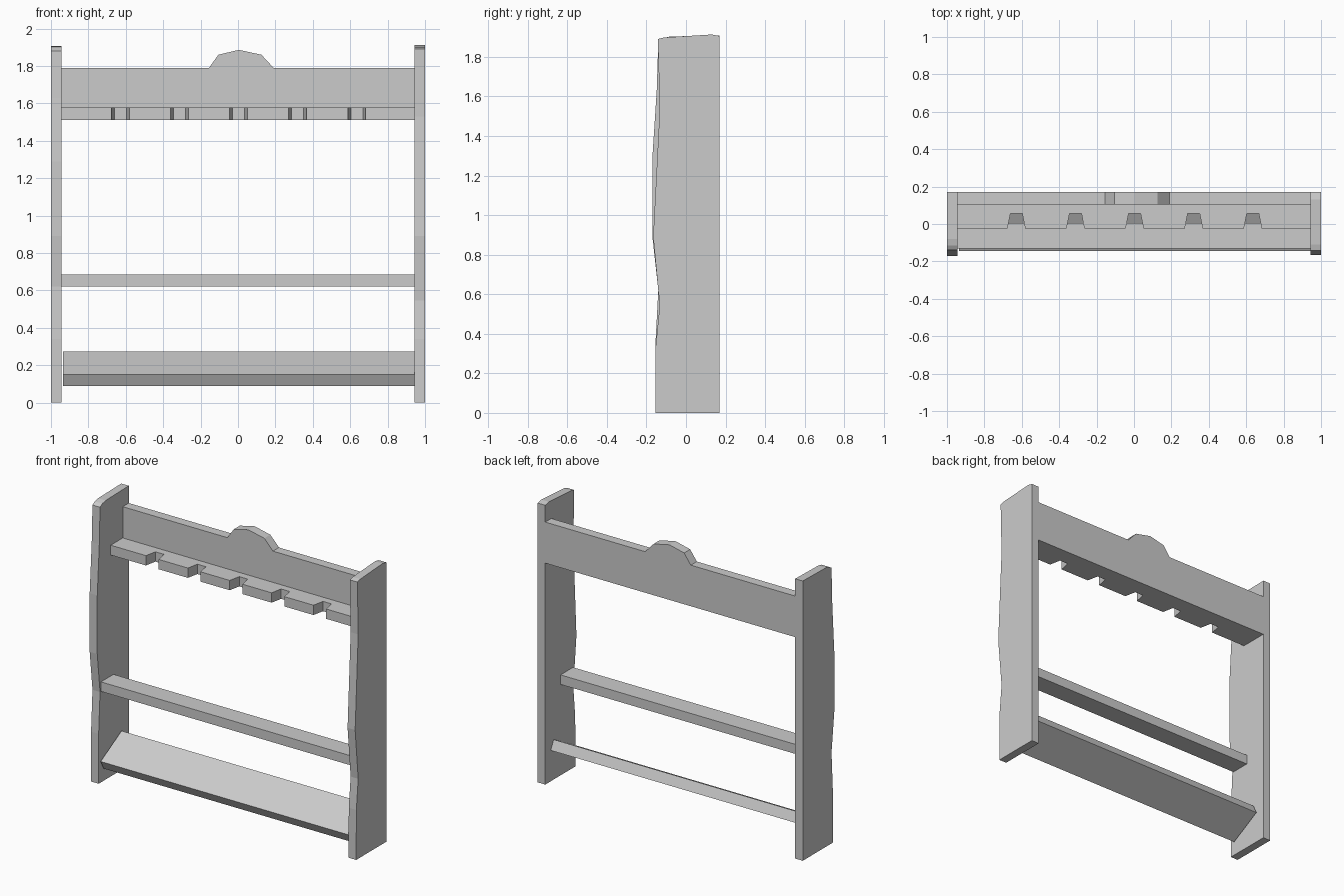
import bpy
import bmesh
from mathutils import Vector

cube = bpy.data.objects.get("Cube")
if cube:
    bpy.data.objects.remove(cube, do_unlink=True)

grey = bpy.data.materials.new("plain_grey")
grey.use_nodes = True
colour = (0.6, 0.6, 0.6, 1)
grey.diffuse_color = colour
grey.node_tree.nodes["Principled BSDF"].inputs["Base Color"].default_value = colour


def prism(name, profile, axis, start, end):
    """Extrude a flat profile along one axis; the profile uses the other two in order."""
    bm = bmesh.new()

    def place(point):
        co = list(point)
        co.insert(axis, start)
        return bm.verts.new(co)

    face = bm.faces.new([place(p) for p in profile])
    extruded = bmesh.ops.extrude_face_region(bm, geom=[face])["geom"]
    shift = Vector((0, 0, 0))
    shift[axis] = end - start
    bmesh.ops.translate(bm, vec=shift, verts=[g for g in extruded if isinstance(g, bmesh.types.BMVert)])
    bmesh.ops.recalc_face_normals(bm, faces=bm.faces)
    mesh = bpy.data.meshes.new(name)
    bm.to_mesh(mesh)
    bm.free()
    mesh.materials.append(grey)
    obj = bpy.data.objects.new(name, mesh)
    bpy.context.scene.collection.objects.link(obj)
    return obj


INNER = 0.943

# Side panels with hand-cut wavy front edges (y, z)
right_edge = [(-.155, 0), (-.155, .34), (-.14, .62), (-.17, .89), (-.17, 1.29),
              (-.148, 1.63), (-.14, 1.88), (-.115, 1.895), (-.08, 1.903), (.17, 1.908), (.17, 0)]
left_edge = [(-.155, 0), (-.153, .34), (-.133, .545), (-.166, .89), (-.133, 1.53),
             (-.142, 1.89), (-.11, 1.898), (.13, 1.913), (.17, 1.905), (.17, 0)]
prism("right_side_panel", right_edge, 0, -1, -INNER)
prism("left_side_panel", left_edge, 0, INNER, 1)

# Back board with a raised crest (x, z)
board = [(-INNER, 1.51), (INNER, 1.51), (INNER, 1.79), (.19, 1.79), (.125, 1.86),
         (.005, 1.886), (-.105, 1.86), (-.155, 1.79), (-INNER, 1.79)]
prism("back_board", board, 1, .105, .17)

# Upper rail with five tapered notches (x, y)
front, depth = -.025, .055
rail = [(INNER, .105), (-INNER, .105), (-INNER, front)]
for i in range(5):
    c = .003 + .316 * (i - 2)
    rail += [(c - .048, front), (c - .032, depth), (c + .032, depth), (c + .048, front)]
rail.append((INNER, front))
prism("notched_rail", rail, 2, 1.51, 1.577)

# Middle rail and tilted bottom shelf (y, z)
prism("middle_rail", [(-.13, .62), (.005, .62), (.005, .685), (-.13, .685)], 0, -INNER, INNER)
prism("tilted_shelf", [(-.145, .15), (-.113, .09), (.11, .21), (.08, .273)], 0, -.935, INNER)
